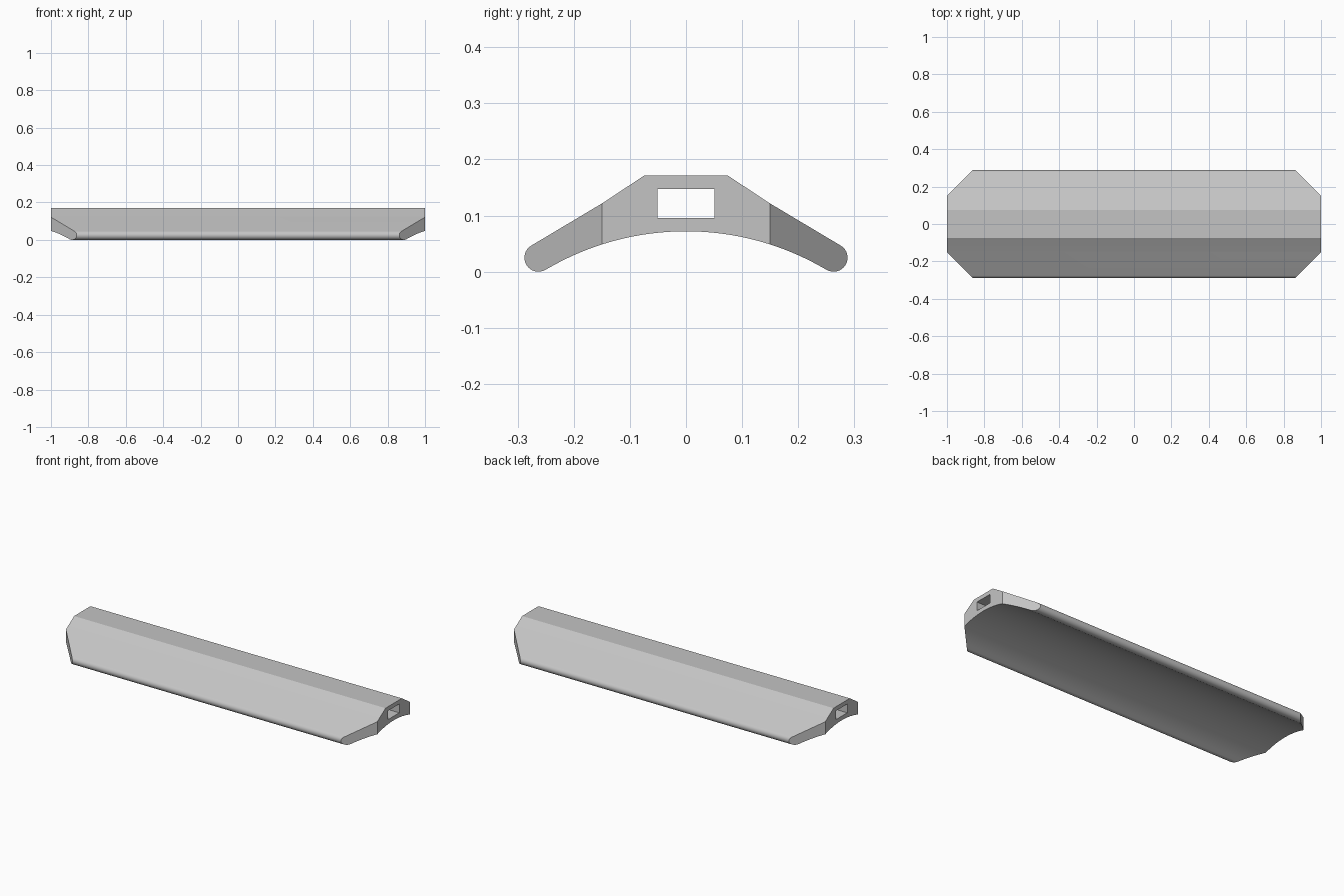
import bpy, bmesh
from math import radians, sin, cos, sqrt
from mathutils import Vector

cube = bpy.data.objects.get("Cube")
if cube:
    bpy.data.objects.remove(cube, do_unlink=True)

HALF_LENGTH = 1.0
TIP_Y, TIP_Z, TIP_R = 0.263, 0.025, 0.025   # rounded long edges
ARCH_Z, ARCH_R = 0.072, 0.491               # hollow underside


def half_profile():
    """Right half of the section, from the flat ridge down to the arch."""
    pts = [(0.075, 0.171), (0.15, 0.1215)]
    for i in range(17):
        a = radians(60 - 180 * i / 16)
        pts.append((TIP_Y + TIP_R * cos(a), TIP_Z + TIP_R * sin(a)))
    end = pts[-1][0]
    for i in range(15, 0, -1):
        y = end * i / 16
        pts.append((y, ARCH_Z - ARCH_R + sqrt(ARCH_R ** 2 - y * y)))
    return pts


def add_loop(bm, pts):
    verts = [bm.verts.new((-HALF_LENGTH, y, z)) for y, z in pts]
    return [bm.edges.new((v, verts[i - 1])) for i, v in enumerate(verts)]


# Section with a rectangular slot
bm = bmesh.new()
right = half_profile()
outline = right + [(0, ARCH_Z)] + [(-y, z) for y, z in reversed(right)]
slot = [(0.051, 0.147), (0.051, 0.096), (-0.051, 0.096), (-0.051, 0.147)]
edges = add_loop(bm, outline) + add_loop(bm, slot)
bmesh.ops.triangle_fill(bm, edges=edges, use_beauty=True, normal=(-1, 0, 0))

# Extrude along the length
result = bmesh.ops.extrude_face_region(bm, geom=bm.faces[:], use_keep_orig=True)
moved = [g for g in result["geom"] if isinstance(g, bmesh.types.BMVert)]
bmesh.ops.translate(bm, verts=moved, vec=(2 * HALF_LENGTH, 0, 0))

# Cut the four corners at an angle and cap them
for sx in (-1, 1):
    for sy in (-1, 1):
        cut = bmesh.ops.bisect_plane(
            bm, geom=bm.verts[:] + bm.edges[:] + bm.faces[:], dist=1e-5,
            plane_co=Vector((sx * HALF_LENGTH, sy * 0.1501, 0)),
            plane_no=Vector((sx, sy, 0)), clear_outer=True)
        rim = [g for g in cut["geom_cut"] if isinstance(g, bmesh.types.BMEdge)]
        bmesh.ops.contextual_create(bm, geom=rim)
bmesh.ops.recalc_face_normals(bm, faces=bm.faces[:])

mesh = bpy.data.meshes.new("arched_bar")
bm.to_mesh(mesh)
bm.free()
bar = bpy.data.objects.new("arched_bar", mesh)
bpy.context.collection.objects.link(bar)

# Plain grey
grey = bpy.data.materials.new("light_grey")
grey.use_nodes = True
color = (0.55, 0.55, 0.55, 1)
grey.diffuse_color = color
grey.node_tree.nodes["Principled BSDF"].inputs["Base Color"].default_value = color
mesh.materials.append(grey)

bpy.context.view_layer.objects.active = bar
bar.select_set(True)
bpy.ops.object.shade_smooth_by_angle(angle=radians(20))
